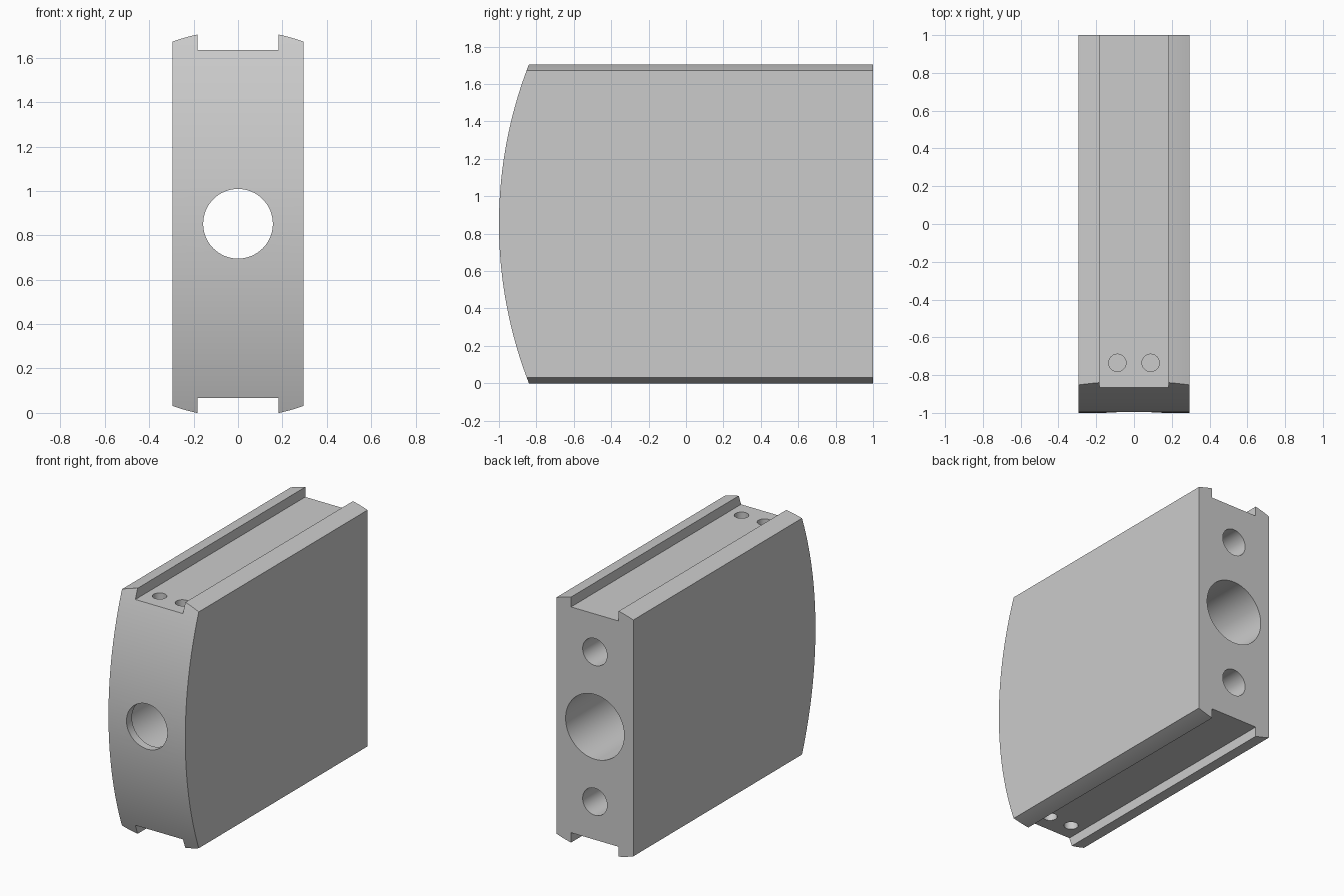
import bpy, bmesh, math
from mathutils import Matrix, Vector

cube = bpy.data.objects.get("Cube")
if cube:
    bpy.data.objects.remove(cube, do_unlink=True)

MID = 0.852          # height of the bore axis
HALF_W = 0.295       # half width of the block
GROOVE = 0.183       # half width of the grooves
FLOOR = 0.784        # groove floor distance from the axis
CROWN = 0.872        # radius of the crowned rails
NOSE = 2.35          # radius of the curved front

grey = bpy.data.materials.new("plain_grey")
grey.use_nodes = True
grey.diffuse_color = (0.6, 0.6, 0.6, 1)
grey.node_tree.nodes["Principled BSDF"].inputs["Base Color"].default_value = (0.6, 0.6, 0.6, 1)


def add_object(name, bm):
    bmesh.ops.recalc_face_normals(bm, faces=bm.faces)
    mesh = bpy.data.meshes.new(name)
    bm.to_mesh(mesh)
    bm.free()
    mesh.materials.append(grey)
    obj = bpy.data.objects.new(name, mesh)
    bpy.context.collection.objects.link(obj)
    return obj


def prism(name, points, depth):
    """Extrude a closed outline along a vector."""
    bm = bmesh.new()
    face = bm.faces.new([bm.verts.new(p) for p in points])
    ext = bmesh.ops.extrude_face_region(bm, geom=[face])
    moved = [g for g in ext["geom"] if isinstance(g, bmesh.types.BMVert)]
    bmesh.ops.translate(bm, verts=moved, vec=depth)
    return add_object(name, bm)


def rod(name, start, end, radius, sides=64):
    """Cylinder between two points."""
    a, b = Vector(start), Vector(end)
    turn = (b - a).to_track_quat("Z", "Y").to_matrix().to_4x4()
    bm = bmesh.new()
    bmesh.ops.create_cone(bm, cap_ends=True, segments=sides, radius1=radius, radius2=radius,
                          depth=(b - a).length, matrix=Matrix.Translation((a + b) / 2) @ turn)
    return add_object(name, bm)


def combine(target, tool, operation):
    tool.hide_render = True
    mod = target.modifiers.new(tool.name, "BOOLEAN")
    mod.operation, mod.solver, mod.object = operation, "EXACT", tool
    bpy.context.view_layer.objects.active = target
    bpy.ops.object.modifier_apply(modifier=mod.name)
    bpy.data.objects.remove(tool, do_unlink=True)


# Cross-section: crowned rails with a groove along top and bottom
rail = []
for i in range(9):
    x = HALF_W + (GROOVE - HALF_W) * i / 8
    rail.append((x, math.sqrt(CROWN ** 2 - x ** 2)))
rail.append((GROOVE, FLOOR))
top = rail + [(-x, z) for x, z in reversed(rail)]
section = top + [(-x, -z) for x, z in top]
block = prism("block", [(x, -1.1, MID + z) for x, z in section], (0, 2.1, 0))

# Curved front: keep only what lies inside the side outline
side = [(-1, 1, MID + 1), (-1, 1, MID - 1)]
for i in range(49):
    z = -1 + i / 24
    side.append((-1, -1 + NOSE - math.sqrt(NOSE ** 2 - z ** 2), MID + z))
combine(block, prism("front_curve", side, (2, 0, 0)), "INTERSECT")

# Main bore with a narrower opening through the front lip
combine(block, rod("main_bore", (0, -0.94, MID), (0, 1.1, MID), 0.225), "DIFFERENCE")
combine(block, rod("front_opening", (0, -1.2, MID), (0, -0.8, MID), 0.157), "DIFFERENCE")

# Blind holes in the back, and pairs of pin holes in both grooves
for s in (-1, 1):
    z = MID + s * 0.52
    combine(block, rod("back_hole", (0, 0.78, z), (0, 1.1, z), 0.094, 48), "DIFFERENCE")
    for x in (-0.088, 0.088):
        combine(block, rod("pin_hole", (x, -0.735, MID + s * 0.58), (x, -0.735, MID + s * 0.95),
                           0.046, 32), "DIFFERENCE")

bpy.ops.object.select_all(action="DESELECT")
block.select_set(True)
bpy.context.view_layer.objects.active = block
bpy.ops.object.shade_smooth_by_angle(angle=math.radians(30))
